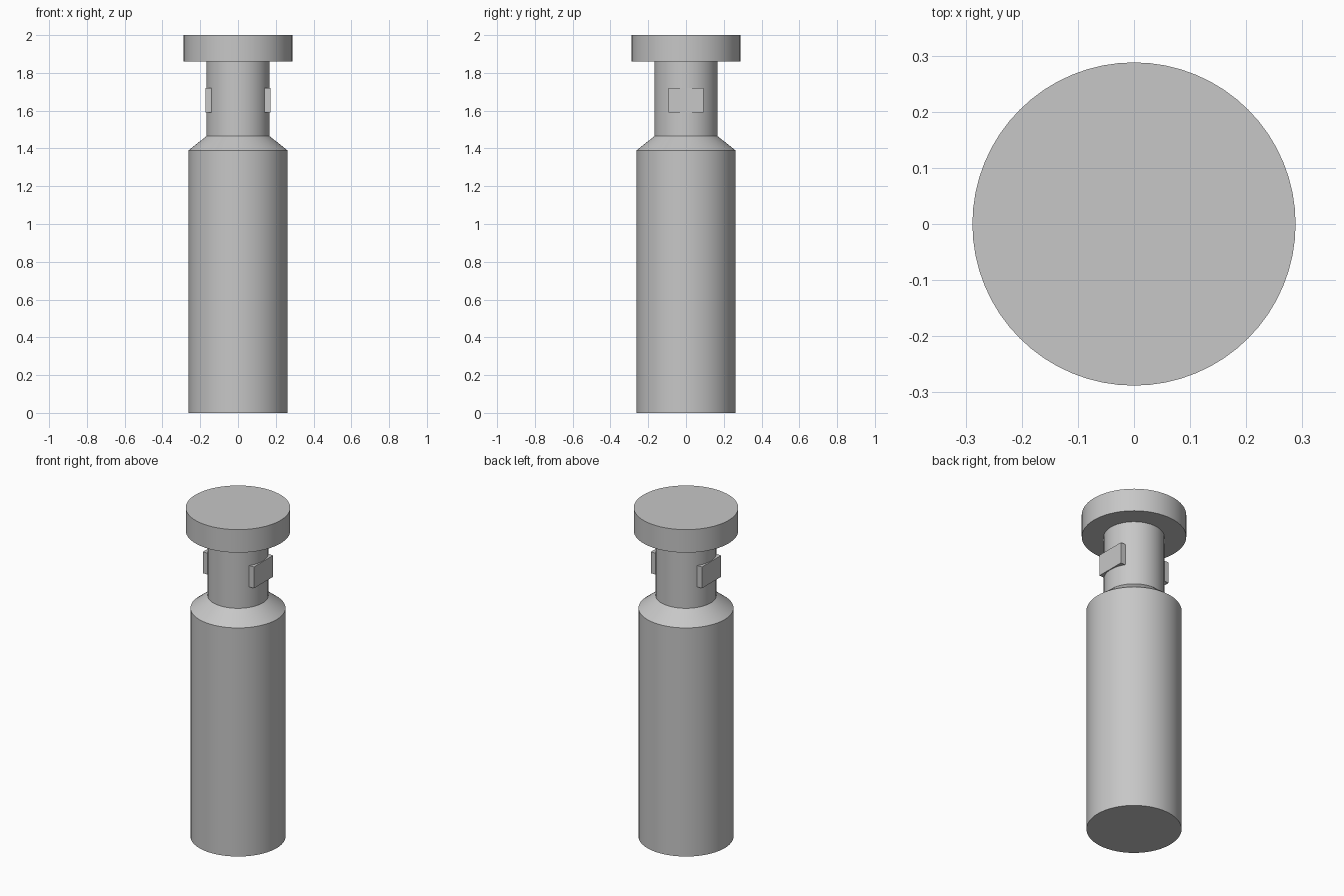
import bpy
import bmesh
import math

cube = bpy.data.objects.get("Cube")
if cube:
    bpy.data.objects.remove(cube, do_unlink=True)

grey = bpy.data.materials.new("plain_grey")
grey.use_nodes = True
colour = (0.57, 0.57, 0.57, 1)
grey.diffuse_color = colour
grey.node_tree.nodes["Principled BSDF"].inputs["Base Color"].default_value = colour

SIDES = 64


def add_object(name, bm):
    bmesh.ops.recalc_face_normals(bm, faces=bm.faces)
    mesh = bpy.data.meshes.new(name)
    bm.to_mesh(mesh)
    bm.free()
    mesh.materials.append(grey)
    obj = bpy.data.objects.new(name, mesh)
    bpy.context.collection.objects.link(obj)
    return obj


def turned(name, profile):
    """Closed solid of revolution from (radius, height) points."""
    bm = bmesh.new()
    rings = []
    for radius, z in profile:
        angles = [math.tau * i / SIDES for i in range(SIDES)]
        rings.append([bm.verts.new((radius * math.cos(a), radius * math.sin(a), z))
                      for a in angles])
    for low, high in zip(rings, rings[1:]):
        for i in range(SIDES):
            j = (i + 1) % SIDES
            bm.faces.new((low[i], low[j], high[j], high[i]))
    bm.faces.new(rings[0])
    bm.faces.new(rings[-1])
    obj = add_object(name, bm)
    bpy.ops.object.select_all(action='DESELECT')
    obj.select_set(True)
    bpy.context.view_layer.objects.active = obj
    bpy.ops.object.shade_smooth_by_angle(angle=math.radians(30))
    return obj


def box(name, centre, size):
    bm = bmesh.new()
    bmesh.ops.create_cube(bm, size=1)
    bmesh.ops.scale(bm, vec=size, verts=bm.verts)
    bmesh.ops.translate(bm, vec=centre, verts=bm.verts)
    return add_object(name, bm)


# One turned pin: body, sloped shoulder, narrow neck and wide flat head
turned("pin_body", [
    (0.262, 0), (0.262, 1.39),
    (0.167, 1.465), (0.167, 1.86),
    (0.288, 1.86), (0.288, 2),
])

# Flat locking tabs on both sides of the neck
for side, sign in (("left", 1), ("right", -1)):
    box(side + "_tab", (sign * 0.156, 0, 1.655), (0.032, 0.184, 0.13))
